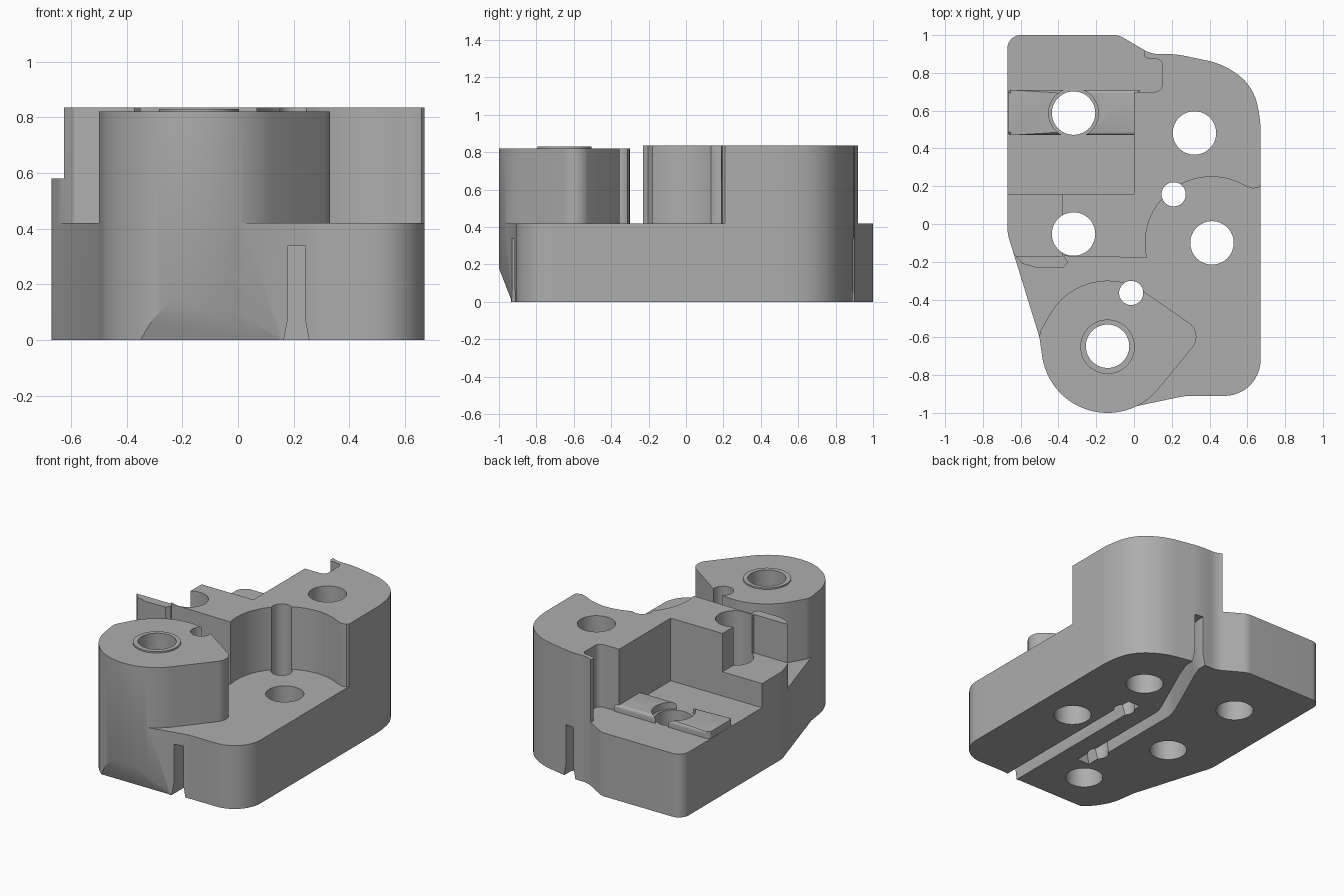
import bpy, bmesh, math
from mathutils import Vector
from mathutils.geometry import convex_hull_2d

cube = bpy.data.objects.get("Cube")
if cube:
    bpy.data.objects.remove(cube, do_unlink=True)

GREY = (0.42, 0.42, 0.42, 1)
grey = bpy.data.materials.new("plain grey")
grey.use_nodes = True
grey.diffuse_color = GREY
grey.node_tree.nodes["Principled BSDF"].inputs["Base Color"].default_value = GREY


def rounded(corners, steps=10):
    """Outline from (x, y) or (x, y, fillet radius) corners."""
    out, n = [], len(corners)
    for i, c in enumerate(corners):
        p = Vector(c[:2])
        r = c[2] if len(c) > 2 else 0
        if not r:
            out.append(p)
            continue
        a = (Vector(corners[i - 1][:2]) - p).normalized()
        b = (Vector(corners[(i + 1) % n][:2]) - p).normalized()
        half = a.angle(b) / 2
        centre = p + (a + b).normalized() * r / math.sin(half)
        reach = r / math.tan(half)
        start, end = p + a * reach - centre, p + b * reach - centre
        for k in range(steps + 1):
            out.append(centre + start.lerp(end, k / steps).normalized() * r)
    return out


def arc(x, y, r, a0=0, a1=360, n=64):
    return [Vector((x + r * math.cos(math.radians(a0 + (a1 - a0) * k / n)),
                    y + r * math.sin(math.radians(a0 + (a1 - a0) * k / n)))) for k in range(n)]


def finish(name, bm):
    bmesh.ops.recalc_face_normals(bm, faces=bm.faces)
    mesh = bpy.data.meshes.new(name)
    bm.to_mesh(mesh)
    bm.free()
    ob = bpy.data.objects.new(name, mesh)
    bpy.context.collection.objects.link(ob)
    mesh.materials.append(grey)
    return ob


def prism(name, outline, z0, z1, bevel=0):
    bm = bmesh.new()
    low = [bm.verts.new((p[0], p[1], z0)) for p in outline]
    high = [bm.verts.new((p[0], p[1], z1)) for p in outline]
    bm.faces.new(low)
    top = bm.faces.new(high)
    for i in range(len(low)):
        bm.faces.new((low[i - 1], low[i], high[i], high[i - 1]))
    if bevel:
        bmesh.ops.bevel(bm, geom=list(top.edges), offset=bevel, segments=4,
                        profile=0.5, affect='EDGES')
    return finish(name, bm)


def slot(name, path):
    """Sweep the flared slot section along a flat path."""
    half = [(0.046, -0.02), (0.045, 0), (0.03, 0.08), (0.03, 0.34)]
    section = half + [(-w, z) for w, z in reversed(half)]
    pts = [Vector(p) for p in path]
    bm = bmesh.new()
    rings = []
    for i, p in enumerate(pts):
        d = (pts[min(i + 1, len(pts) - 1)] - pts[max(i - 1, 0)]).normalized()
        rings.append([bm.verts.new((p.x - d.y * w, p.y + d.x * w, z)) for w, z in section])
    for a, b in zip(rings, rings[1:]):
        for k in range(len(section)):
            bm.faces.new((a[k - 1], a[k], b[k], b[k - 1]))
    bm.faces.new(rings[0])
    bm.faces.new(rings[-1])
    return finish(name, bm)


def combine(target, tool, operation):
    """Apply a boolean and discard the tool."""
    mod = target.modifiers.new("boolean", 'BOOLEAN')
    mod.operation, mod.object, mod.solver = operation, tool, 'EXACT'
    bpy.context.view_layer.update()
    graph = bpy.context.evaluated_depsgraph_get()
    mesh = bpy.data.meshes.new_from_object(target.evaluated_get(graph))
    target.modifiers.clear()
    target.data = mesh
    bpy.data.objects.remove(tool, do_unlink=True)


def cut(target, tool):
    combine(target, tool, 'DIFFERENCE')


def join(target, tool):
    combine(target, tool, 'UNION')


TOP, DECK, STEP = 0.835, 0.42, 0.58
SKY = 1.2

# Main body at full height
body = prism("block_body", rounded([
    (-0.67, 1, 0.07), (-0.08, 1, 0.1), (0.09, 0.9, 0.15), (0.22, 0.9, 0.5),
    (0.46, 0.85, 0.4), (0.63, 0.74, 0.27), (0.67, 0.55, 0.6), (0.67, -0.91, 0.19),
    (0.27, -0.91, 0.3), (0.01, -0.965), (-0.14, -0.8), (-0.485, -0.65),
    (-0.67, -0.05, 0.2)]), 0, TOP)

# Back pocket down to the deck, leaving a small hooked lip
cut(body, prism("pocket_cutter", rounded([
    (-0.9, 0.16), (0, 0.16), (0, 0.7), (0.15, 0.7, 0.04), (0.15, 0.87, 0.03),
    (0.05, 0.88, 0.02), (0.06, 0.95), (0.06, SKY), (-0.9, SKY)]), DECK, SKY))

# Front deck with its curved back wall
cut(body, prism("deck_cutter", rounded([
    (-0.9, -0.1), (-0.655, -0.1), (-0.635, -0.16), (-0.59, -0.21), (-0.52, -0.23),
    (0.07, -0.23, 0.03)]) + arc(0.41, -0.1, 0.35, 193, 58, 40) + [
    Vector(p) for p in ((0.6, 0.197), (0.63, 0.188), (0.66, 0.195), (0.68, 0.22), (0.9, 0.22),
                        (0.9, -1.5), (-0.9, -1.5))], DECK, SKY))

# Side step behind the thin wall
cut(body, prism("step_cutter", [(-0.9, -0.17), (-0.38, -0.17), (-0.38, 0.2), (-0.9, 0.2)],
                STEP, SKY))

# Rounded boss with raised ring
lobes = arc(-0.14, -0.65, 0.35, n=96) + arc(0.24, -0.597, 0.09, n=48) + arc(-0.41, -0.597, 0.09, n=48)
boss = prism("boss", [lobes[i] for i in convex_hull_2d(lobes)], 0, 0.82, bevel=0.03)
join(boss, prism("boss_ring", arc(-0.14, -0.65, 0.144), 0.7, 0.83))
join(body, boss)

# Sloped relief under the boss nose
wedge = bmesh.new()
ends = [[wedge.verts.new((x, y, z)) for y, z in ((-0.92, -0.026), (-1.03, 0.257), (-1.2, -0.026))]
        for x in (-0.45, 0.15)]
for end in ends:
    wedge.faces.new(end)
for k in range(3):
    wedge.faces.new((ends[0][k - 1], ends[0][k], ends[1][k], ends[1][k - 1]))
cut(body, finish("nose_cutter", wedge))

# Raised pads either side of the back hole
for x0, x1 in ((-0.668, -0.35), (-0.28, 0.03)):
    pad = prism("pad", rounded([(x0, 0.47, 0.02), (x1, 0.47), (x1, 0.71), (x0, 0.71, 0.02)]
                if x0 < -0.5 else [(x0, 0.47), (x1, 0.47), (x1, 0.71), (x0, 0.71)]),
                0.38, 0.465, bevel=0.018)
    cut(pad, prism("pad_cutter", arc(-0.32, 0.587, 0.132), 0.3, 0.6))
    join(body, pad)

# Underside slots, each ending at a small hole
cut(body, slot("front_slot_cutter", [(0.21, -1.1), (0.21, 0.25)]))
cut(body, slot("back_slot_cutter", [(-0.01, -0.5), (-0.01, 0.27), (0.01, 0.34),
                                    (0.19, 0.74), (0.225, 0.83), (0.23, 1.1)]))

# Through holes: large, then small
for x, y, r in ((-0.32, 0.587, 0.115), (0.32, 0.482, 0.115), (-0.32, -0.053, 0.115),
                (0.413, -0.1, 0.115), (-0.14, -0.647, 0.115),
                (0.21, 0.157, 0.064), (-0.015, -0.365, 0.064)):
    cut(body, prism("hole_cutter", arc(x, y, r, n=48), -0.1, SKY))

# Smooth curved walls, keep crisp edges
bpy.ops.object.select_all(action='DESELECT')
body.select_set(True)
bpy.context.view_layer.objects.active = body
bpy.ops.object.shade_smooth_by_angle(angle=math.radians(30))
